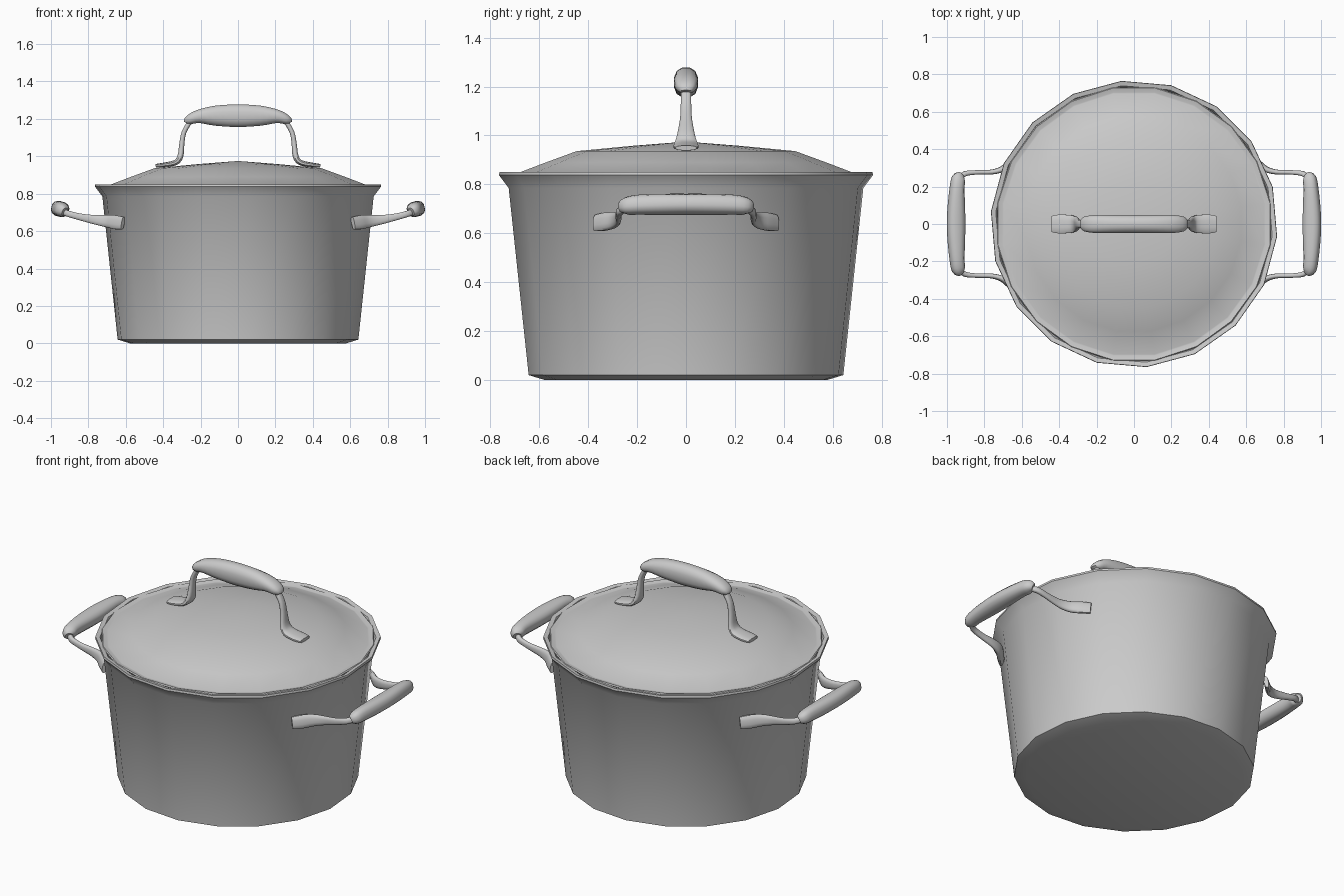
import bpy, bmesh, math
from mathutils import Vector

if "Cube" in bpy.data.objects:
    bpy.data.objects.remove(bpy.data.objects["Cube"])


def finish(bm, name, angle=35):
    bmesh.ops.recalc_face_normals(bm, faces=bm.faces)
    me = bpy.data.meshes.new(name)
    bm.to_mesh(me)
    bm.free()
    ob = bpy.data.objects.new(name, me)
    bpy.context.collection.objects.link(ob)
    bpy.ops.object.select_all(action='DESELECT')
    ob.select_set(True)
    bpy.context.view_layer.objects.active = ob
    bpy.ops.object.shade_smooth_by_angle(angle=math.radians(angle))
    return ob


def skin(bm, rings):
    n = len(rings[0])
    for a, b in zip(rings, rings[1:]):
        for i in range(n):
            j = (i + 1) % n
            bm.faces.new((a[i], a[j], b[j], b[i]))
    bm.faces.new(rings[0])
    bm.faces.new(rings[-1])


def lathe(name, profile, sides, offset):
    """Revolve (radius, z) points around z."""
    bm = bmesh.new()
    rings = []
    for r, z in profile:
        angs = [math.radians(offset) + math.tau * i / sides for i in range(sides)]
        rings.append([bm.verts.new((r * math.cos(a), r * math.sin(a), z)) for a in angs])
    skin(bm, rings)
    bmesh.ops.remove_doubles(bm, verts=bm.verts, dist=0.0001)
    return finish(bm, name)


def smooth_path(keys, steps):
    """Catmull-Rom through keys of (x, y, z, width, thickness)."""
    out = []
    for i in range(len(keys) - 1):
        p0, p1 = keys[max(i - 1, 0)], keys[i]
        p2, p3 = keys[i + 1], keys[min(i + 2, len(keys) - 1)]
        for s in range(steps):
            t = s / steps
            out.append([0.5 * (2 * b + (c - a) * t + (2 * a - 5 * b + 4 * c - d) * t * t
                               + (3 * b - a - 3 * c + d) * t ** 3)
                        for a, b, c, d in zip(p0, p1, p2, p3)])
    out.append(list(keys[-1]))
    return out


def sweep(name, keys, side, steps=3, sides=12):
    """Loft rounded sections; width runs along side, thickness across the path."""
    pts = smooth_path(keys, steps)
    pos = [Vector(p[:3]) for p in pts]
    bm = bmesh.new()
    rings = []
    for i, p in enumerate(pts):
        tan = (pos[min(i + 1, len(pos) - 1)] - pos[max(i - 1, 0)]).normalized()
        nor = tan.cross(side).normalized()
        wid = nor.cross(tan).normalized()
        ring = []
        for k in range(sides):
            a = math.tau * (k + 0.5) / sides
            c, s = math.cos(a), math.sin(a)
            c, s = (math.copysign(abs(v) ** 0.8, v) for v in (c, s))
            ring.append(bm.verts.new(pos[i] + wid * c * p[3] + nor * s * p[4]))
        rings.append(ring)
    skin(bm, rings)
    return finish(bm, name, 50)


# pot shell with flared rim and inner wall
lathe("pot_body", [(0, 0), (0.58, 0), (0.646, 0.02), (0.728, 0.785), (0.768, 0.838),
                   (0.766, 0.85), (0.742, 0.845), (0.71, 0.785), (0.628, 0.04), (0, 0.04)], 18, 15)

# domed lid with a shallow rim ring
lathe("lid", [(0, 0.82), (0.72, 0.82), (0.74, 0.843), (0.735, 0.849), (0.712, 0.843),
              (0.705, 0.843), (0.58, 0.89), (0.453, 0.936), (0.22, 0.958), (0, 0.975)], 20, 9)

# lid handle: half of strap, then grip, mirrored in x
strap = [(0.44, 0, 0.949, 0.044, 0.010), (0.40, 0, 0.953, 0.052, 0.013),
         (0.335, 0, 0.966, 0.048, 0.015), (0.308, 0, 1.0, 0.038, 0.016),
         (0.300, 0, 1.07, 0.025, 0.014), (0.288, 0, 1.13, 0.022, 0.013),
         (0.255, 0, 1.185, 0.022, 0.013), (0.23, 0, 1.198, 0.022, 0.013)]
grip = [(0.276, 0, 1.178, 0.024, 0.016), (0.262, 0, 1.194, 0.040, 0.026),
        (0.21, 0, 1.213, 0.049, 0.037), (0.12, 0, 1.217, 0.050, 0.055)]
for s, label in ((-1, "left"), (1, "right")):
    sweep("lid_handle_strap_" + label, [(s * k[0],) + k[1:] for k in strap], Vector((0, 1, 0)))
sweep("lid_handle_grip", [(-k[0],) + k[1:] for k in grip] + [(0, 0, 1.217, 0.050, 0.062)]
      + grip[::-1], Vector((0, 1, 0)))

# side handles: foot pads hugging the wall, straps and thick grips
arm = [(0.615, 0.372, 0.642, 0.034, 0.012), (0.655, 0.335, 0.647, 0.038, 0.016),
       (0.70, 0.296, 0.653, 0.034, 0.016), (0.76, 0.278, 0.660, 0.026, 0.013),
       (0.84, 0.276, 0.675, 0.019, 0.012), (0.905, 0.268, 0.692, 0.017, 0.014),
       (0.94, 0.235, 0.706, 0.017, 0.014)]
hold = [(0.925, 0.262, 0.703, 0.022, 0.022), (0.938, 0.243, 0.711, 0.035, 0.036),
        (0.946, 0.19, 0.717, 0.040, 0.039), (0.950, 0.09, 0.718, 0.042, 0.046)]
for sx, label in ((-1, "left"), (1, "right")):
    tilt = Vector((-0.25 * sx, 0, 0.97)).normalized()
    for sy, end in ((-1, "front"), (1, "back")):
        sweep(f"side_handle_arm_{label}_{end}",
              [(sx * k[0], sy * k[1]) + k[2:] for k in arm], tilt)
    sweep("side_handle_grip_" + label,
          [(sx * k[0], -k[1]) + k[2:] for k in hold] + [(sx * 0.951, 0, 0.718, 0.042, 0.049)]
          + [(sx * k[0],) + k[1:] for k in hold[::-1]], tilt)
